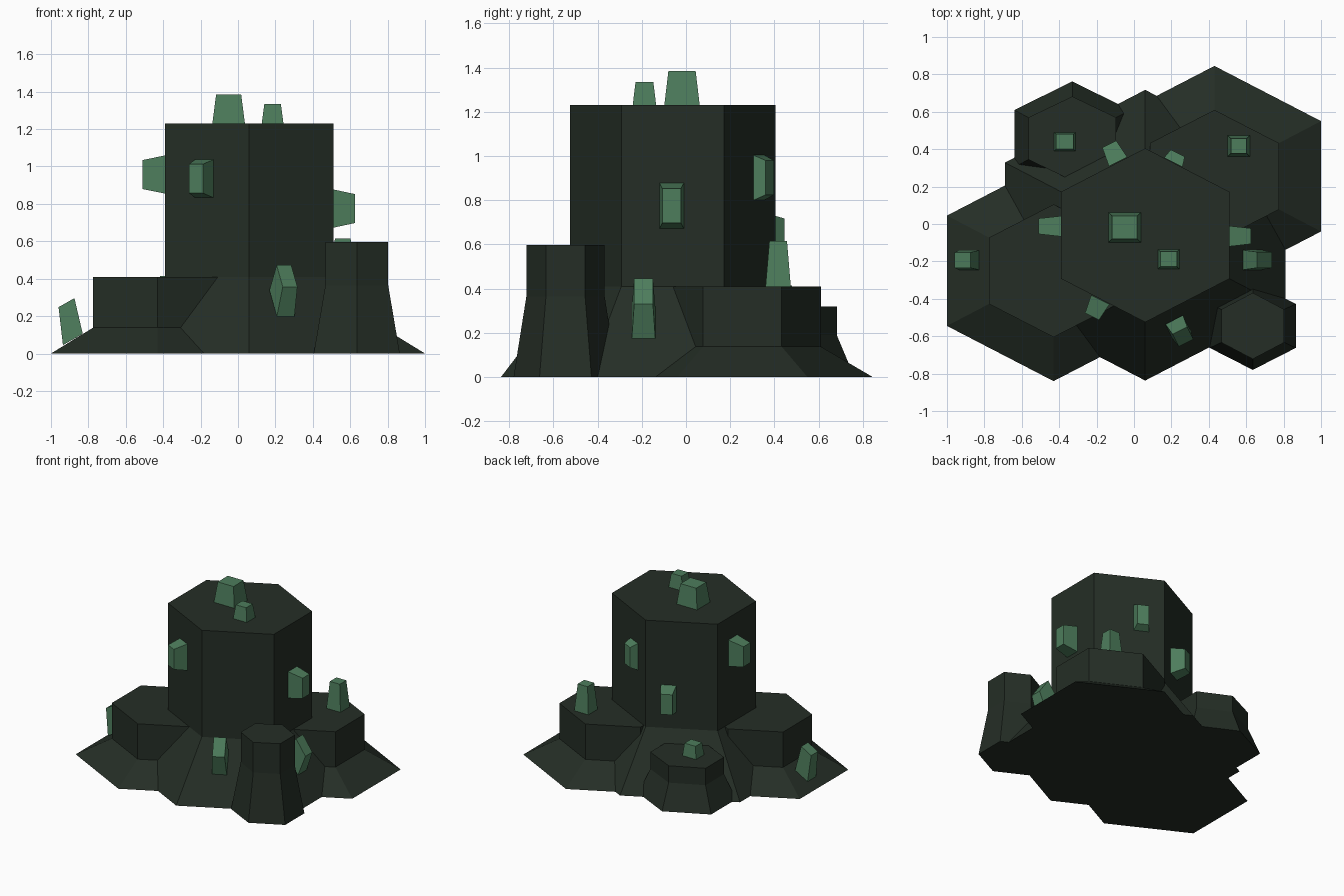
import bpy, bmesh, math
from mathutils import Vector

old = bpy.data.objects.get("Cube")
if old:
    bpy.data.objects.remove(old)


def material(name, rgb):
    m = bpy.data.materials.new(name)
    m.use_nodes = True
    m.diffuse_color = (*rgb, 1)
    bsdf = m.node_tree.nodes["Principled BSDF"]
    bsdf.inputs["Base Color"].default_value = (*rgb, 1)
    bsdf.inputs["Roughness"].default_value = 0.9
    return m


ROCK = material("dark_green_rock", (0.018, 0.027, 0.019))
CRYSTAL = material("green_crystal", (0.075, 0.205, 0.107))


def loft(name, rings, mat):
    """Join equal-sized rings of points into a closed, flat-shaded solid."""
    bm = bmesh.new()
    loops = [[bm.verts.new(p) for p in ring] for ring in rings]
    n = len(loops[0])
    for a, b in zip(loops, loops[1:]):
        for i in range(n):
            j = (i + 1) % n
            bm.faces.new((a[i], a[j], b[j], b[i]))
    bm.faces.new(loops[0][::-1])
    bm.faces.new(loops[-1])
    bmesh.ops.recalc_face_normals(bm, faces=bm.faces)
    mesh = bpy.data.meshes.new(name)
    bm.to_mesh(mesh)
    bm.free()
    mesh.materials.append(mat)
    obj = bpy.data.objects.new(name, mesh)
    bpy.context.collection.objects.link(obj)


def hex_ring(x, y, z, half_width, ry):
    rx = half_width / math.cos(math.pi / 6)
    angles = [math.radians(30 + 60 * k) for k in range(6)]
    return [(x + rx * math.cos(a), y + ry * math.sin(a), z) for a in angles]


def rock(name, x, y, foot, body, flare_z, top_z):
    """Hexagonal pillar with a flared foot; foot and body are (half width, y radius)."""
    loft(name, [hex_ring(x, y, 0, *foot), hex_ring(x, y, flare_z, *body),
                hex_ring(x, y, top_z, *body)], ROCK)


def crystal(name, base, tip, u, v, taper):
    """Tapered block from base to tip; u and v are half-edge vectors."""
    u, v = Vector(u), Vector(v)
    rings = []
    for centre, s in ((base, 1), (tip, taper)):
        c = Vector(centre)
        rings.append([c + s * (a * u + b * v)
                      for a, b in ((-1, -1), (1, -1), (1, 1), (-1, 1))])
    loft(name, rings, CRYSTAL)


# Rock pillars
rock("main_pillar", 0.06, -0.06, (0.75, 0.777), (0.45, 0.465), 0.41, 1.23)
rock("left_rock", 0.43, 0.255, (0.57, 0.59), (0.345, 0.355), 0.138, 0.41)
rock("right_rock", -0.43, -0.25, (0.57, 0.59), (0.345, 0.355), 0.138, 0.41)
rock("front_rock", 0.635, -0.545, (0.23, 0.235), (0.168, 0.177), 0.365, 0.597)
rock("back_rock", -0.33, 0.457, (0.31, 0.305), (0.235, 0.225), 0.19, 0.32)

# Crystals standing on flat tops: x, y, base z, tip z, half sizes, taper
for name, x, y, z0, z1, hx, hy, taper in (
        ("large_top_crystal", -0.05, -0.018, 1.23, 1.385, 0.087, 0.08, 0.77),
        ("small_top_crystal", 0.185, -0.188, 1.23, 1.335, 0.058, 0.053, 0.76),
        ("left_rock_crystal", 0.56, 0.417, 0.41, 0.615, 0.06, 0.057, 0.7),
        ("back_rock_crystal", -0.37, 0.44, 0.32, 0.415, 0.058, 0.05, 0.8)):
    crystal(name, (x, y, z0), (x, y, z1), (hx, 0, 0), (0, hy, 0), taper)

# Crystals growing from the pillar walls: base point, outward direction, length
S, C = 0.447, 0.894
for name, base, (nx, ny), length in (
        ("right_wall_crystal", (-0.39, -0.012, 0.957), (-1, 0), 0.12),
        ("left_wall_crystal", (0.51, -0.065, 0.775), (1, 0), 0.115),
        ("front_wall_crystal", (-0.18, -0.405, 0.935), (-S, -C), 0.1),
        ("back_right_wall_crystal", (-0.085, 0.333, 0.64), (-S, C), 0.105),
        ("back_left_wall_crystal", (0.21, 0.33, 0.902), (S, C), 0.055)):
    b = Vector(base)
    crystal(name, b, b + length * Vector((nx, ny, 0)),
            (-ny * 0.055, nx * 0.055, 0), (0, 0, 0.102), 0.76)

# Crystals leaning out of the sloping feet
crystal("right_foot_crystal", (-0.883, -0.193, 0.075), (-0.917, -0.193, 0.272),
        (0.053, 0, 0.03), (0, 0.052, 0), 0.8)
crystal("left_foot_crystal", (0.632, -0.192, 0.247), (0.698, -0.192, 0.388),
        (0.05, 0, -0.072), (0, 0.053, 0), 0.8)
crystal("front_foot_crystal", (0.235, -0.552, 0.268), (0.262, -0.603, 0.415),
        (0.02, -0.04, -0.07), (0.047, 0.024, 0), 0.83)
